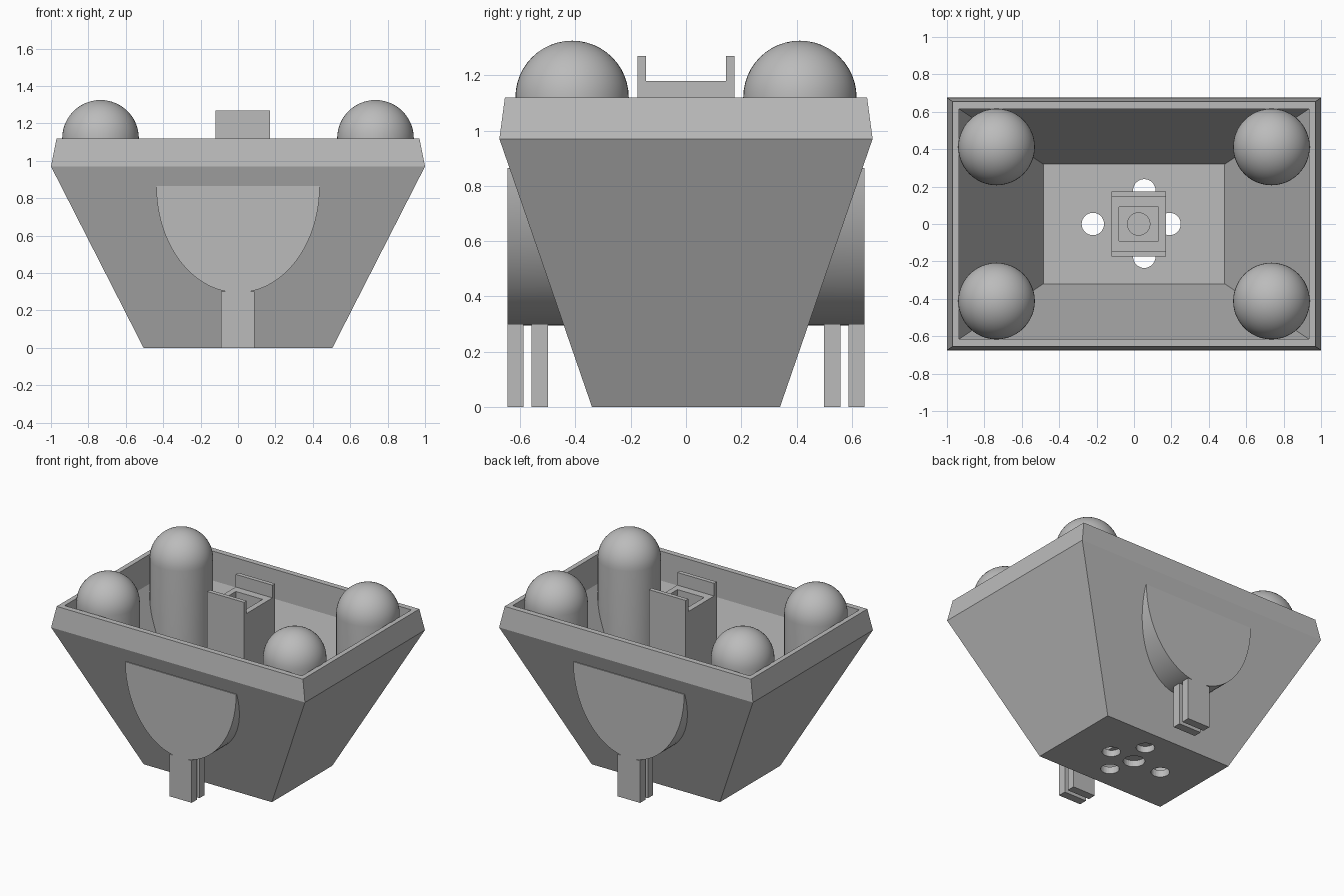
import bpy, bmesh, math
from mathutils import Matrix, Vector

cube = bpy.data.objects.get("Cube")
if cube:
    bpy.data.objects.remove(cube, do_unlink=True)

grey = bpy.data.materials.new("plain_grey")
grey.use_nodes = True
GREY = (0.5, 0.5, 0.5, 1)
grey.diffuse_color = GREY
grey.node_tree.nodes["Principled BSDF"].inputs["Base Color"].default_value = GREY

# Half widths of the tub floor and widest edge
FLOOR_X, FLOOR_Y, WIDE_X, WIDE_Y, EDGE_Z, TOP_Z = 0.505, 0.34, 1.0, 0.675, 0.97, 1.12
SLOPE_X = (WIDE_X - FLOOR_X) / EDGE_Z
SLOPE_Y = (WIDE_Y - FLOOR_Y) / EDGE_Z


def finish(name, bm, smooth=False):
    bmesh.ops.recalc_face_normals(bm, faces=bm.faces)
    mesh = bpy.data.meshes.new(name)
    bm.to_mesh(mesh)
    bm.free()
    ob = bpy.data.objects.new(name, mesh)
    bpy.context.collection.objects.link(ob)
    mesh.materials.append(grey)
    if smooth:
        activate(ob)
        bpy.ops.object.shade_smooth_by_angle(angle=math.radians(35))
    return ob


def activate(ob):
    bpy.ops.object.select_all(action='DESELECT')
    ob.select_set(True)
    bpy.context.view_layer.objects.active = ob


def add_box(bm, lo, hi):
    lo, hi = Vector(lo), Vector(hi)
    matrix = Matrix.Translation((lo + hi) / 2) @ Matrix.Diagonal((*(hi - lo), 1))
    bmesh.ops.create_cube(bm, size=1, matrix=matrix)


def box(name, lo, hi):
    bm = bmesh.new()
    add_box(bm, lo, hi)
    return finish(name, bm)


def rod(name, x, y, z, radius, depth):
    bm = bmesh.new()
    bmesh.ops.create_cone(bm, cap_ends=True, segments=32, radius1=radius, radius2=radius,
                          depth=depth, matrix=Matrix.Translation((x, y, z)))
    return finish(name, bm)


def cut(ob, cutter):
    mod = ob.modifiers.new("cut", 'BOOLEAN')
    mod.operation = 'DIFFERENCE'
    mod.solver = 'EXACT'
    mod.object = cutter
    activate(ob)
    bpy.ops.object.modifier_apply(modifier=mod.name)
    bpy.data.objects.remove(cutter, do_unlink=True)


# Hollow tub: rectangular rings up the outside, over the rim, down the inside
rings = [(FLOOR_X, FLOOR_Y, 0), (WIDE_X, WIDE_Y, EDGE_Z), (0.97, 0.655, TOP_Z),
         (0.935, 0.615, TOP_Z), (0.935, 0.615, 0.91), (0.485, 0.32, 0.05)]
bm = bmesh.new()
loops = [[bm.verts.new((sx * x, sy * y, z)) for sx, sy in ((-1, -1), (1, -1), (1, 1), (-1, 1))]
         for x, y, z in rings]
for a, b in zip(loops, loops[1:]):
    for i in range(4):
        j = (i + 1) % 4
        bm.faces.new((a[i], a[j], b[j], b[i]))
bm.faces.new(loops[0])
bm.faces.new(loops[-1])
tub = finish("tub", bm)

# Floor holes
for x, y, radius in ((0, 0, 0.07), (0.19, 0, 0.06), (-0.22, 0, 0.06),
                     (0.055, 0.18, 0.06), (0.055, -0.175, 0.06)):
    cut(tub, rod("hole_cutter", x, y, 0.02, radius, 0.2))

# Central post with a pocket and a round socket
post = box("centre_post", (-0.12, -0.175, 0.045), (0.17, 0.175, 1.18))
cut(post, box("pocket_cutter", (-0.08, -0.09, 0.9), (0.13, 0.09, 1.3)))
cut(post, rod("socket_cutter", 0.025, 0, 0.85, 0.06, 0.2))

for side, s in (("front", -1), ("back", 1)):
    # Upright lip on the post
    y = sorted((s * 0.145, s * 0.175))
    box(f"post_lip_{side}", (-0.12, y[0], 1.18), (0.17, y[1], 1.27))

    # Rounded boss growing out of the sloping wall
    bm = bmesh.new()
    outer, inner = [], []
    for i in range(49):
        a = math.pi * i / 48
        x, z = 0.437 * math.cos(a), 0.865 - 0.57 * math.sin(a)
        outer.append(bm.verts.new((x, s * 0.645, z)))
        inner.append(bm.verts.new((x, s * (FLOOR_Y + SLOPE_Y * z - 0.015), z)))
    bm.faces.new(outer)
    bm.faces.new(inner)
    for i in range(49):
        j = (i + 1) % 49
        bm.faces.new((outer[i], outer[j], inner[j], inner[i]))
    finish(f"boss_{side}", bm, smooth=True)

    # Pair of hanging prongs
    for label, near, far in (("inner", 0.5, 0.558), ("outer", 0.587, 0.645)):
        y = sorted((s * near, s * far))
        box(f"prong_{side}_{label}", (-0.09, y[0], 0), (0.087, y[1], 0.3))

    # Domed pillars whose feet follow the slope of the tub
    for label, t in (("right", -1), ("left", 1)):
        bm = bmesh.new()
        bmesh.ops.create_uvsphere(bm, u_segments=48, v_segments=24, radius=0.205,
                                  matrix=Matrix.Translation((t * 0.735, s * 0.412, TOP_Z)))
        low = [v for v in bm.verts if v.co.z < TOP_Z - 0.001]
        bmesh.ops.delete(bm, geom=low, context='VERTS')
        rim = [e for e in bm.edges if e.is_boundary]
        made = bmesh.ops.extrude_edge_only(bm, edges=rim)["geom"]
        for v in made:
            if isinstance(v, bmesh.types.BMVert):
                v.co.z = 0.02 + max(0.01, (abs(v.co.x) - FLOOR_X) / SLOPE_X,
                                    (abs(v.co.y) - FLOOR_Y) / SLOPE_Y)
        finish(f"pillar_{side}_{label}", bm, smooth=True)
